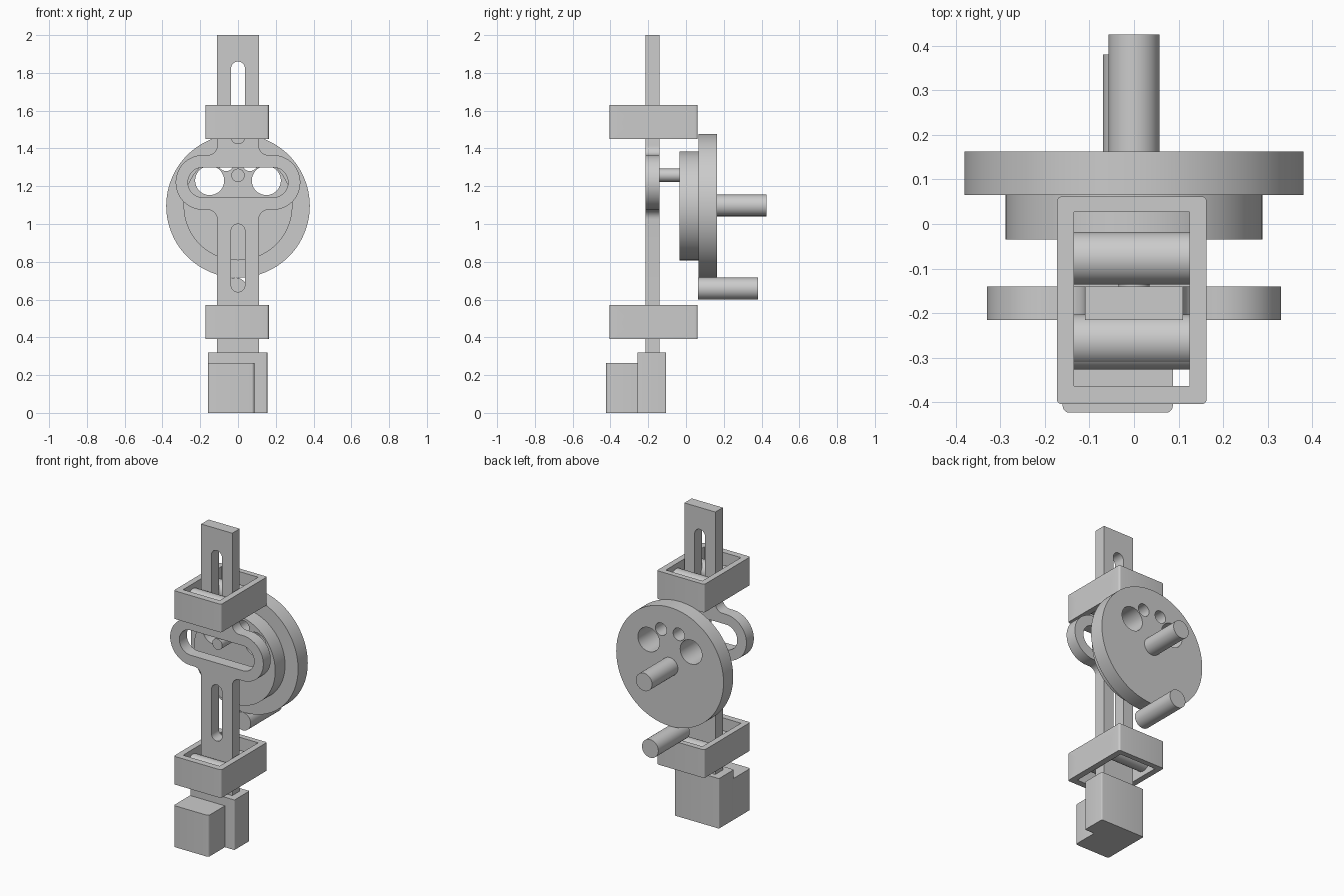
import bpy, bmesh
from math import cos, sin, pi, radians

if "Cube" in bpy.data.objects:
    bpy.data.objects.remove(bpy.data.objects["Cube"])


def arc(cx, cy, r, a0, a1, n=16):
    return [(cx + r * cos(radians(a0 + (a1 - a0) * i / n)),
             cy + r * sin(radians(a0 + (a1 - a0) * i / n))) for i in range(n + 1)]


def circle(cx, cy, r, n=64):
    return arc(cx, cy, r, 0, 360, n)[:-1]


def rounded(x0, x1, y0, y1, r):
    return (arc(x1 - r, y1 - r, r, 0, 90, 5) + arc(x0 + r, y1 - r, r, 90, 180, 5)
            + arc(x0 + r, y0 + r, r, 180, 270, 5) + arc(x1 - r, y0 + r, r, 270, 360, 5))


def upright_slot(z0, z1, r):
    return arc(0, z1 - r, r, 0, 180) + arc(0, z0 + r, r, 180, 360)


def plate(name, loops, a, b, axis='Z'):
    """Fill 2D loops (inner loops become holes) and extrude from a to b along an axis."""
    cu = bpy.data.curves.new(name, 'CURVE')
    cu.dimensions = '2D'
    cu.fill_mode = 'BOTH'
    cu.extrude = (b - a) / 2
    for loop in loops:
        s = cu.splines.new('POLY')
        s.points.add(len(loop) - 1)
        for p, (u, v) in zip(s.points, loop):
            p.co = (u, v, 0, 1)
        s.use_cyclic_u = True
    tmp = bpy.data.objects.new(name, cu)
    bpy.context.collection.objects.link(tmp)
    bpy.context.view_layer.update()
    me = bpy.data.meshes.new_from_object(tmp.evaluated_get(bpy.context.evaluated_depsgraph_get()))
    bpy.data.objects.remove(tmp)
    bm = bmesh.new()
    bm.from_mesh(me)
    bmesh.ops.remove_doubles(bm, verts=bm.verts, dist=1e-5)
    m = (a + b) / 2
    for v in bm.verts:
        x, y, z = v.co
        v.co = {'Z': (x, y, z + m), 'Y': (x, z + m, y), 'X': (z + m, x, y)}[axis]
    bmesh.ops.recalc_face_normals(bm, faces=bm.faces)
    bm.to_mesh(me)
    bm.free()
    me.name = name
    ob = bpy.data.objects.new(name, me)
    bpy.context.collection.objects.link(ob)
    bpy.ops.object.select_all(action='DESELECT')
    ob.select_set(True)
    bpy.context.view_layer.objects.active = ob
    bpy.ops.object.shade_smooth_by_angle(angle=radians(30))
    return ob


def cut(ob, cutter):
    mod = ob.modifiers.new('cut', 'BOOLEAN')
    mod.operation = 'DIFFERENCE'
    mod.solver = 'EXACT'
    mod.object = cutter
    bpy.context.view_layer.objects.active = ob
    bpy.ops.object.modifier_apply(modifier=mod.name)
    bpy.data.objects.remove(cutter)


# sliding bar with slotted yoke
half = ([(0.11, 0.3)] + arc(0.16, 1.025, 0.05, 180, 90, 8)
        + arc(0.185, 1.22, 0.145, -90, 90, 32)
        + arc(0.16, 1.415, 0.05, 270, 180, 8) + [(0.11, 2.0)])
outline = half + [(-x, z) for x, z in reversed(half)]
yoke_slot = arc(0.185, 1.22, 0.08, -90, 90, 24) + arc(-0.185, 1.22, 0.08, 90, 270, 24)
plate('sliding_yoke_bar', [outline, yoke_slot, upright_slot(0.64, 1.0, 0.037),
                           upright_slot(1.425, 1.86, 0.037)], -0.215, -0.14, 'Y')

# roller guides
for label, z in (('upper', 1.54), ('lower', 0.48)):
    frame = plate(label + '_guide_frame',
                  [rounded(-0.173, 0.163, -0.404, 0.062, 0.012),
                   [(-0.135, -0.363), (0.124, -0.363), (0.124, 0.027), (-0.135, 0.027)]],
                  z - 0.09, z + 0.09)
    for side, y_pin, y_roll in (('front', -0.281, -0.262), ('back', -0.068, -0.077)):
        cut(frame, plate('cutter', [circle(y_pin, z, 0.053, 48)], -0.3, 0.3, 'X'))
        plate(f'{label}_{side}_pin', [circle(y_pin, z, 0.045, 48)], -0.172, 0.162, 'X')
        plate(f'{label}_{side}_roller', [circle(y_roll, z, 0.059, 48)], -0.135, 0.124, 'X')

# crank wheel with through holes
holes = [circle(s * x, z, r, 40) for s in (-1, 1)
         for x, z, r in ((0.15, 1.23, 0.077), (0.063, 1.32, 0.04))]
plate('crank_wheel', [circle(0, 1.096, 0.38, 128)] + holes, 0.065, 0.163, 'Y')
hub = plate('wheel_hub', [circle(0, 1.096, 0.288, 128)] + holes, -0.035, 0.065, 'Y')
cut(hub, plate('cutter', [circle(0, 1.096, 0.113)], -0.1, 0.005, 'Y'))

# shaft, handle and crank pin
plate('drive_shaft', [circle(0, 1.098, 0.057)], -0.035, 0.425, 'Y')
plate('crank_handle', [circle(-0.012, 0.658, 0.058)], 0.063, 0.38, 'Y')
plate('crank_pin', [circle(0, 1.258, 0.035, 40)], -0.21, -0.02, 'Y')

# hammer block at the foot
plate('foot_block_back', [rounded(-0.16, 0.155, -0.257, -0.105, 0.006)], 0, 0.32)
plate('foot_block_front', [rounded(-0.16, 0.087, -0.423, -0.235, 0.015)], 0, 0.265)
